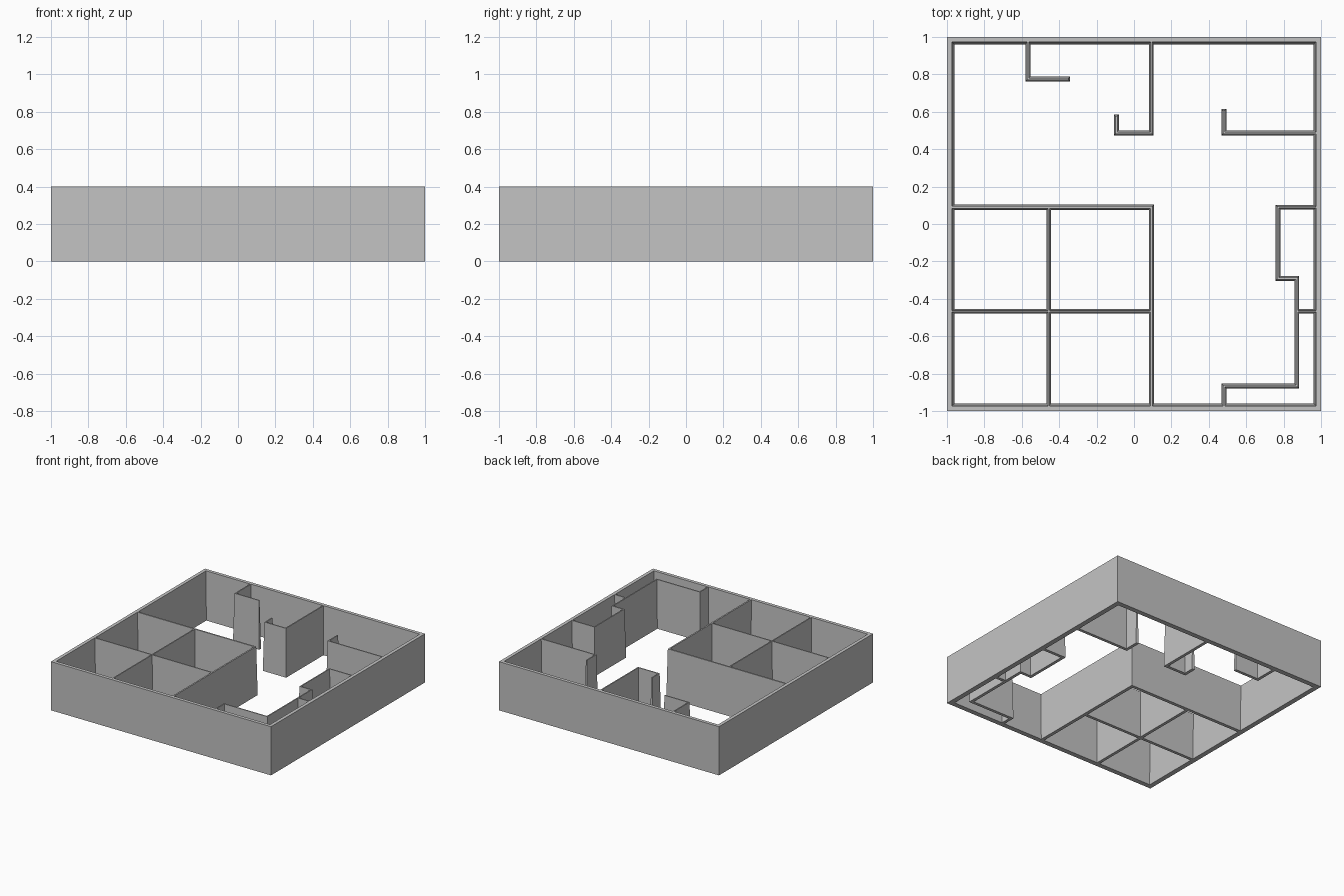
import bpy, bmesh
from mathutils import Vector

cube = bpy.data.objects.get("Cube")
if cube:
    bpy.data.objects.remove(cube, do_unlink=True)

HEIGHT = 0.4
INNER = 0.972          # inner face of the outer shell at the top
BATTER = 0.008         # how far each wall face leans in from bottom to top

grey = bpy.data.materials.new("plaster grey")
grey.use_nodes = True
grey.diffuse_color = (0.55, 0.55, 0.55, 1)
grey.node_tree.nodes["Principled BSDF"].inputs["Base Color"].default_value = (0.55, 0.55, 0.55, 1)


def finish(name, bm):
    bmesh.ops.recalc_face_normals(bm, faces=bm.faces)
    mesh = bpy.data.meshes.new(name)
    bm.to_mesh(mesh)
    bm.free()
    mesh.materials.append(grey)
    bpy.context.collection.objects.link(bpy.data.objects.new(name, mesh))


def bridge(bm, sections, closed=False):
    """Skin matching four-point sections; cap the ends unless closed."""
    n = len(sections)
    for i in range(n if closed else n - 1):
        a, b = sections[i], sections[(i + 1) % n]
        for j in range(4):
            k = (j + 1) % 4
            bm.faces.new((a[j], a[k], b[k], b[j]))
    if not closed:
        bm.faces.new(sections[0])
        bm.faces.new(sections[-1])


def outer_shell():
    """Square ring, upright outside and leaning inside."""
    bm = bmesh.new()
    profile = ((1, 0), (1, HEIGHT), (INNER, HEIGHT), (INNER - 0.013, 0))
    corners = ((-1, -1), (1, -1), (1, 1), (-1, 1))
    bridge(bm, [[bm.verts.new((sx * r, sy * r, z)) for r, z in profile]
                for sx, sy in corners], closed=True)
    finish("outer_walls", bm)


def wall(name, points, base=0.0125, free_start=False, free_end=False):
    """Mitred wall along a path, thinner at the top; free ends lean as well."""
    pts = [Vector(p) for p in points]
    dirs = [(b - a).normalized() for a, b in zip(pts, pts[1:])]
    bm = bmesh.new()
    sections = []
    for i, p in enumerate(pts):
        d0, d1 = dirs[max(i - 1, 0)], dirs[min(i, len(dirs) - 1)]
        n0, n1 = Vector((-d0.y, d0.x)), Vector((-d1.y, d1.x))
        mitre = (n0 + n1) / (1 + n0.dot(n1))
        lean = Vector((0, 0))
        if i == 0 and free_start:
            lean = d1 * BATTER
        if i == len(pts) - 1 and free_end:
            lean = -d0 * BATTER
        top = base - BATTER
        ring = ((p + mitre * base, 0), (p + lean + mitre * top, HEIGHT),
                (p + lean - mitre * top, HEIGHT), (p - mitre * base, 0))
        sections.append([bm.verts.new((q.x, q.y, z)) for q, z in ring])
    bridge(bm, sections)
    finish(name, bm)


E = INNER + 0.004      # where inner walls run into the shell
outer_shell()

# Back rooms
wall("back_left_nook_wall", [(-0.567, E), (-0.567, 0.775), (-0.342, 0.775)], free_end=True)
wall("back_middle_wall", [(0.093, E), (0.093, 0.487), (-0.094, 0.487), (-0.094, 0.585)],
     free_end=True)
wall("back_right_wall", [(E, 0.487), (0.481, 0.487), (0.481, 0.614)], free_end=True)

# Block of four front rooms
wall("front_rooms_shell_wall", [(-E, 0.089), (0.093, 0.089), (0.093, -E)], base=0.014)
wall("front_rooms_cross_wall", [(-0.455, 0.086), (-0.455, -E)])
wall("front_rooms_divider", [(-E, -0.466), (0.09, -0.466)])

# Stepped wall along the right side
wall("stepped_side_wall", [(E, 0.089), (0.77, 0.089), (0.77, -0.291), (0.871, -0.291),
                           (0.871, -0.866), (0.481, -0.866), (0.481, -E)])
wall("stepped_wall_divider", [(0.871, -0.466), (E, -0.466)])
